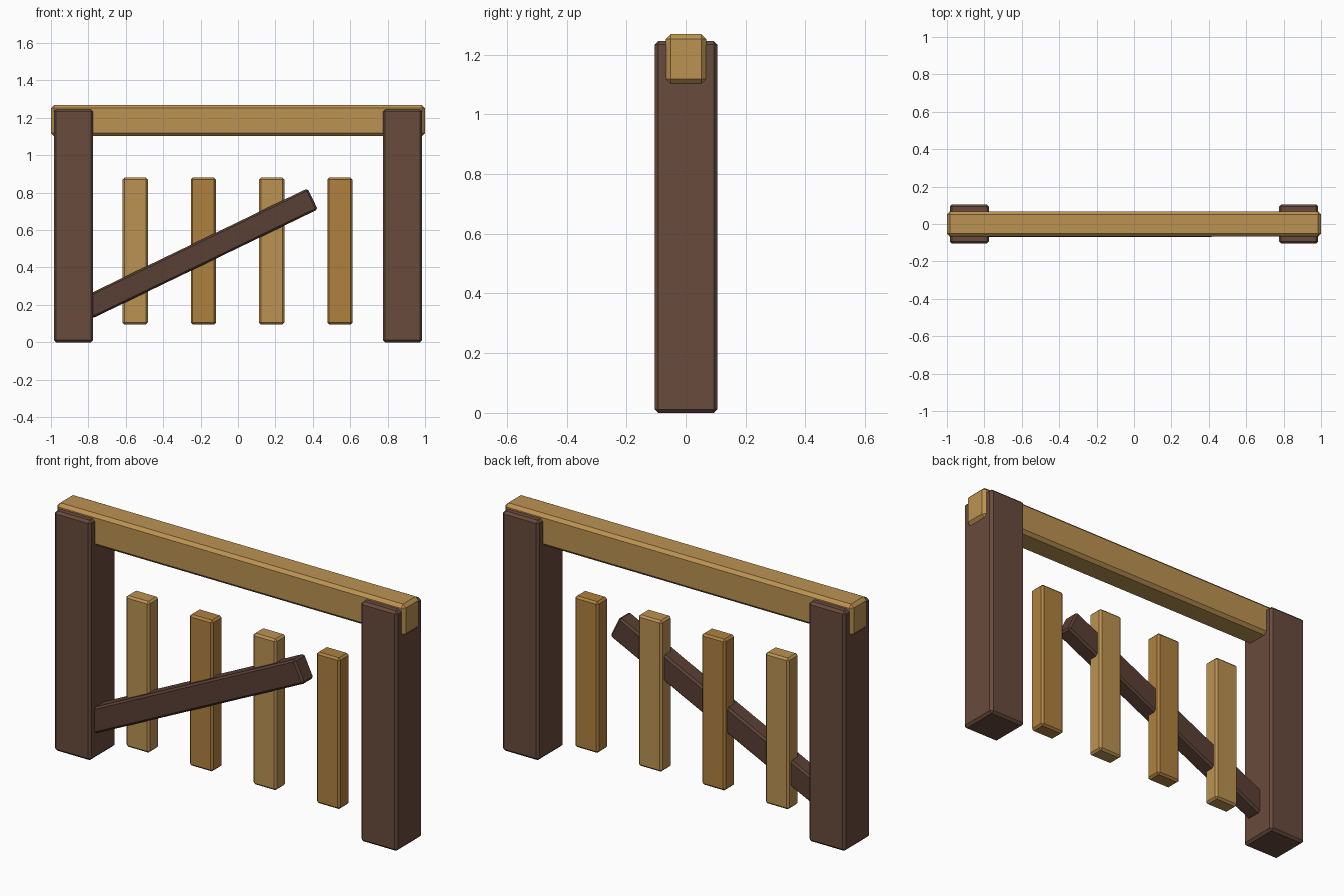
import bpy
from math import radians

if "Cube" in bpy.data.objects:
    bpy.data.objects.remove(bpy.data.objects["Cube"])


def material(name, r, g, b):
    m = bpy.data.materials.new(name)
    m.diffuse_color = (r, g, b, 1)
    m.use_nodes = True
    m.node_tree.nodes["Principled BSDF"].inputs["Base Color"].default_value = m.diffuse_color
    return m


dark_wood = material("dark_wood", 0.14, 0.07, 0.047)
brace_wood = material("brace_wood", 0.10, 0.05, 0.035)
light_wood = material("light_wood", 0.50, 0.29, 0.085)
amber_wood = material("amber_wood", 0.43, 0.22, 0.05)


def beam(name, centre, size, bevel, mat, tilt=0.0):
    """Chamfered flat-sided timber, optionally tilted in the front plane."""
    bpy.ops.mesh.primitive_cube_add(size=1, location=centre)
    ob = bpy.context.object
    ob.name = name
    ob.scale = size
    bpy.ops.object.transform_apply(location=False, rotation=False, scale=True)
    ob.rotation_euler = (0, -tilt, 0)
    mod = ob.modifiers.new("chamfer", 'BEVEL')
    mod.width = bevel
    mod.segments = 1
    ob.data.materials.append(mat)
    return ob


# Two thick end posts
for side, x in (("left", -0.88), ("right", 0.88)):
    beam(side + "_post", (x, 0, 0.6225), (0.21, 0.21, 1.245), 0.012, dark_wood)

# Top rail running through the posts
beam("top_rail", (0, 0, 1.185), (2.0, 0.136, 0.166), 0.016, light_wood)

# Four pickets in alternating wood tones
for i in range(4):
    beam(f"picket_{i + 1}", (-0.55 + 0.365 * i, 0, 0.4875), (0.135, 0.085, 0.785),
         0.01, amber_wood if i % 2 else light_wood)

# Slanted brace, its lower end buried in the left post
beam("brace", (-0.204, -0.025, 0.475), (1.34, 0.09, 0.125), 0.01, brace_wood, radians(25.8))
